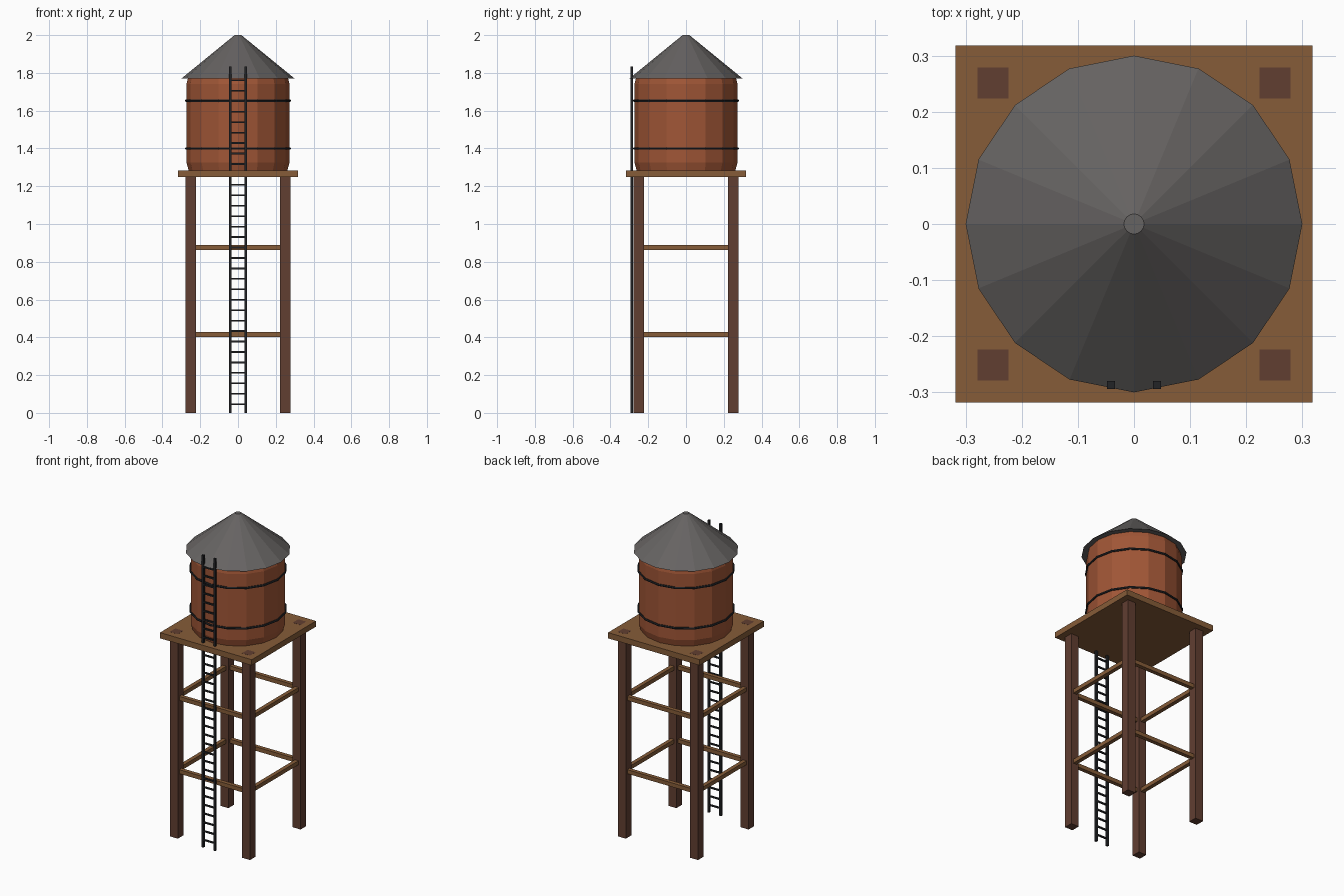
import bpy, bmesh, math

if "Cube" in bpy.data.objects:
    bpy.data.objects.remove(bpy.data.objects["Cube"])

SIDES = 16


def material(name, rgb):
    """Flat colour given as sRGB 0-255, stored as linear."""
    lin = [((c / 255 + 0.055) / 1.055) ** 2.4 for c in rgb]
    m = bpy.data.materials.new(name)
    m.diffuse_color = (*lin, 1)
    m.use_nodes = True
    m.node_tree.nodes["Principled BSDF"].inputs["Base Color"].default_value = m.diffuse_color
    return m


rust = material("rust red tank", (160, 86, 54))
deck_wood = material("light brown wood", (134, 92, 56))
leg_wood = material("dark brown wood", (97, 62, 49))
roof_grey = material("roof grey", (102, 99, 98))
iron = material("black iron", (34, 35, 38))


def finish(name, bm, mat):
    bmesh.ops.recalc_face_normals(bm, faces=bm.faces)
    me = bpy.data.meshes.new(name)
    bm.to_mesh(me)
    bm.free()
    me.materials.append(mat)
    ob = bpy.data.objects.new(name, me)
    bpy.context.collection.objects.link(ob)
    return ob


def boxes(name, specs, mat):
    """One object made of boxes, each (centre, size)."""
    bm = bmesh.new()
    for c, s in specs:
        vs = bmesh.ops.create_cube(bm, size=1)["verts"]
        bmesh.ops.scale(bm, vec=s, verts=vs)
        bmesh.ops.translate(bm, vec=c, verts=vs)
    return finish(name, bm, mat)


def lathe(name, profile, mat, closed=False):
    """Revolve (radius, z) points; open profiles get end caps."""
    bm = bmesh.new()
    rings = [[bm.verts.new((r * math.cos(a), r * math.sin(a), z))
              for a in (math.tau * i / SIDES for i in range(SIDES))]
             for r, z in profile]
    pairs = list(zip(rings, rings[1:]))
    if closed:
        pairs.append((rings[-1], rings[0]))
    else:
        bm.faces.new(rings[0])
        bm.faces.new(rings[-1])
    for lo, hi in pairs:
        for i in range(SIDES):
            j = (i + 1) % SIDES
            bm.faces.new((lo[i], lo[j], hi[j], hi[i]))
    return finish(name, bm, mat)


# Legs, whose ends just show through the deck
LEG, W, TOP = 0.251, 0.055, 1.284
for sx, xn in ((-1, "left"), (1, "right")):
    for sy, yn in ((-1, "front"), (1, "back")):
        h = TOP + 0.0005
        boxes(f"{yn}_{xn}_leg", [((sx * LEG, sy * LEG, h / 2), (W, W, h))], leg_wood)

# Cross braces on all four sides at two levels
T, SPAN = 0.025, 2 * LEG - W
for z, level in ((0.415, "lower"), (0.875, "upper")):
    specs = []
    for s in (-1, 1):
        specs.append(((0, s * LEG, z), (SPAN, T, T)))
        specs.append(((s * LEG, 0, z), (T, SPAN, T)))
    boxes(f"{level}_braces", specs, deck_wood)

# Deck
boxes("deck", [((0, 0, 1.266), (0.637, 0.637, 0.036))], deck_wood)

# Tank with slightly drawn-in rims
lathe("tank", [(0.26, 1.28), (0.273, 1.325), (0.273, 1.74), (0.265, 1.772)], rust)

# Iron hoops
for z, level in ((1.40, "lower"), (1.653, "upper")):
    ring = [(0.274 + 0.007 * math.cos(a), z + 0.007 * math.sin(a))
            for a in (math.tau * i / 6 for i in range(6))]
    lathe(f"{level}_hoop", ring, iron, closed=True)

# Conical roof with a small flat tip
lathe("roof", [(0.3, 1.77), (0.018, 2.0)], roof_grey)

# Ladder
LY = -0.287
boxes("ladder_rails", [((s * 0.041, LY, 0.917), (0.014, 0.014, 1.834)) for s in (-1, 1)], iron)
boxes("ladder_rungs", [((0, LY, 0.046 + 0.0553 * i), (0.07, 0.009, 0.009)) for i in range(32)], iron)
